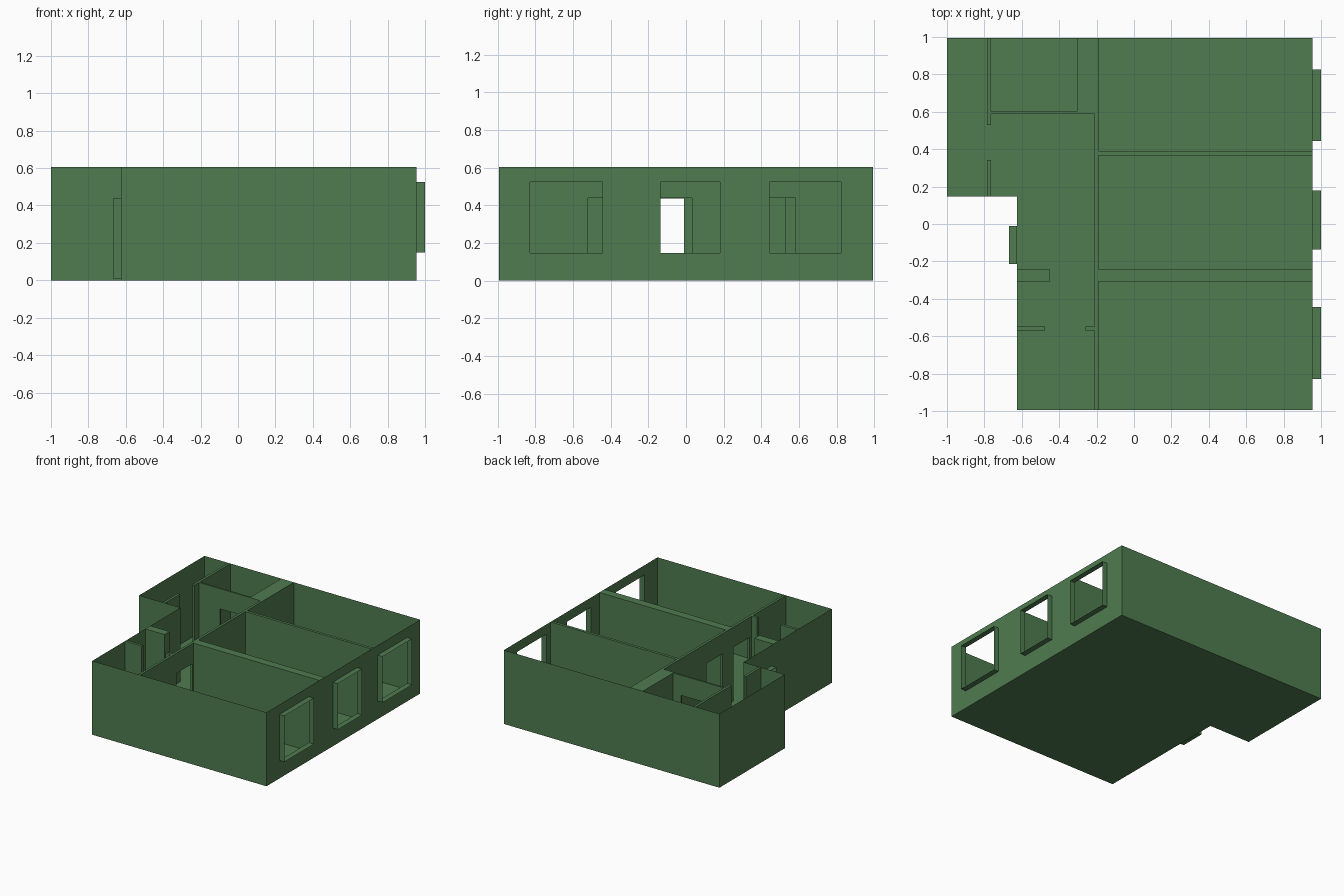
import bpy, bmesh

if "Cube" in bpy.data.objects:
    bpy.data.objects.remove(bpy.data.objects["Cube"])

H = 0.605                      # wall height
XL, XS, XR = -1.0, -0.625, 0.955
Y0, YS, Y1 = -0.995, 0.148, 0.995

mat = bpy.data.materials.new("green")
mat.diffuse_color = (0.08, 0.2, 0.08, 1)
mat.use_nodes = True
mat.node_tree.nodes["Principled BSDF"].inputs["Base Color"].default_value = mat.diffuse_color


def finish(name, bm):
    bmesh.ops.remove_doubles(bm, verts=bm.verts[:], dist=1e-5)
    bmesh.ops.dissolve_limit(bm, angle_limit=0.01, verts=bm.verts[:], edges=bm.edges[:])
    me = bpy.data.meshes.new(name)
    bm.to_mesh(me)
    bm.free()
    me.materials.append(mat)
    bpy.context.collection.objects.link(bpy.data.objects.new(name, me))


def quad(bm, pts):
    bm.faces.new([bm.verts.new(p) for p in pts])


def inside(p, boxes):
    return any(all(b[2 * i] < p[i] < b[2 * i + 1] for i in range(len(p))) for b in boxes)


def panel(bm, axis, at, a, b, holes, side):
    """Thin wall sheet along x or y with rectangular holes (a, b, z0, z1)."""
    us = sorted({a, b, *[v for h in holes for v in h[:2]]})
    zs = sorted({0, H, *[v for h in holes for v in h[2:]]})
    for u, v in zip(us, us[1:]):
        for z, w in zip(zs, zs[1:]):
            if not inside(((u + v) / 2, (z + w) / 2), holes):
                c = [(u, z), (v, z), (v, w), (u, w)][::side]
                quad(bm, [(p, at, q) if axis == 'x' else (at, p, q) for p, q in c])


def frame(name, x0, x1, hole):
    """Open thin-sheet tube around an opening."""
    a, b, z, w = hole
    c = [(a, z), (b, z), (b, w), (a, w)]
    bm = bmesh.new()
    for (p, q), (r, s) in zip(c, c[1:] + c[:1]):
        quad(bm, [(x0, p, q), (x0, r, s), (x1, r, s), (x1, p, q)])
    finish(name, bm)


# inner walls as plan rectangles x0, x1, y0, y1
plan = [
    (-0.21, -0.19, Y0, Y1),            # spine wall
    (-0.19, XR, 0.367, 0.39),          # room dividers
    (-0.19, XR, -0.308, -0.242),
    (-0.305, -0.21, 0.588, Y1),        # thick duct wall
    (-0.765, -0.305, 0.588, 0.602),    # bathroom wall
    (-0.785, -0.765, 0.53, Y1),        # passage walls
    (-0.785, -0.765, YS, 0.342),
    (XS, -0.45, -0.308, -0.242),       # corridor stubs
    (XS, -0.475, -0.57, -0.548),
    (-0.26, -0.21, -0.57, -0.548),
]
solids = [(*p, 0, H) for p in plan]
doors = [(-0.21, -0.19, a, b, 0, 0.44) for a, b in
         ((-0.522, -0.318), (-0.173, 0.033), (0.395, 0.583))]
doors.append((-0.577, -0.375, 0.588, 0.602, 0, 0.44))

# partitions: emit only the boundary faces between solid and empty cells
g = [sorted({v for s in solids + doors for v in s[2 * i:2 * i + 2]}) for i in range(3)]


def solid(idx):
    if any(k < 0 or k >= len(g[i]) - 1 for i, k in enumerate(idx)):
        return False
    c = [(g[i][k] + g[i][k + 1]) / 2 for i, k in enumerate(idx)]
    return inside(c, solids) and not inside(c, doors)


bm = bmesh.new()
for i in range(len(g[0]) - 1):
    for j in range(len(g[1]) - 1):
        for k in range(len(g[2]) - 1):
            if not solid((i, j, k)):
                continue
            for ax in range(3):
                for d in (0, 1):
                    n = [i, j, k]
                    n[ax] += 2 * d - 1
                    if solid(n) or (ax == 2 and n[2] < 0):
                        continue
                    u, v = (ax + 1) % 3, (ax + 2) % 3
                    pts = []
                    for du, dv in [(0, 0), (1, 0), (1, 1), (0, 1)][::2 * d - 1]:
                        o = [i, j, k]
                        o[ax] += d
                        o[u] += du
                        o[v] += dv
                        pts.append(tuple(g[m][o[m]] for m in range(3)))
                    quad(bm, pts)
finish("inner_walls", bm)

# floor
bm = bmesh.new()
quad(bm, [(x, y, 0) for x, y in ((XL, YS), (XS, YS), (XS, Y0), (XR, Y0), (XR, Y1), (XL, Y1))])
finish("floor", bm)

# outer sheet walls, left open where inner wall ends close them
windows = [(-0.828, -0.445, 0.148, 0.525), (-0.135, 0.18, 0.148, 0.525),
           (0.445, 0.825, 0.148, 0.525)]
entry = (-0.215, -0.01, 0.01, 0.437)


def gaps(axis, at):
    o = 0 if axis == 'x' else 2
    e = 2 - o
    return [(p[o], p[o + 1], 0, H) for p in plan if at in p[e:e + 2]]


bm = bmesh.new()
panel(bm, 'y', XR, Y0, Y1, windows + gaps('y', XR), -1)
panel(bm, 'y', XS, Y0, YS, [entry] + gaps('y', XS), 1)
panel(bm, 'y', XL, YS, Y1, [], 1)
panel(bm, 'x', Y0, XS, XR, gaps('x', Y0), -1)
panel(bm, 'x', YS, XL, XS, gaps('x', YS), -1)
panel(bm, 'x', Y1, XL, XR, gaps('x', Y1), 1)
finish("outer_walls", bm)

# projecting frames
for n, w in enumerate(windows):
    frame(f"window_frame_{n + 1}", XR, 1.0, w)
frame("entry_door_frame", -0.668, XS, entry)
